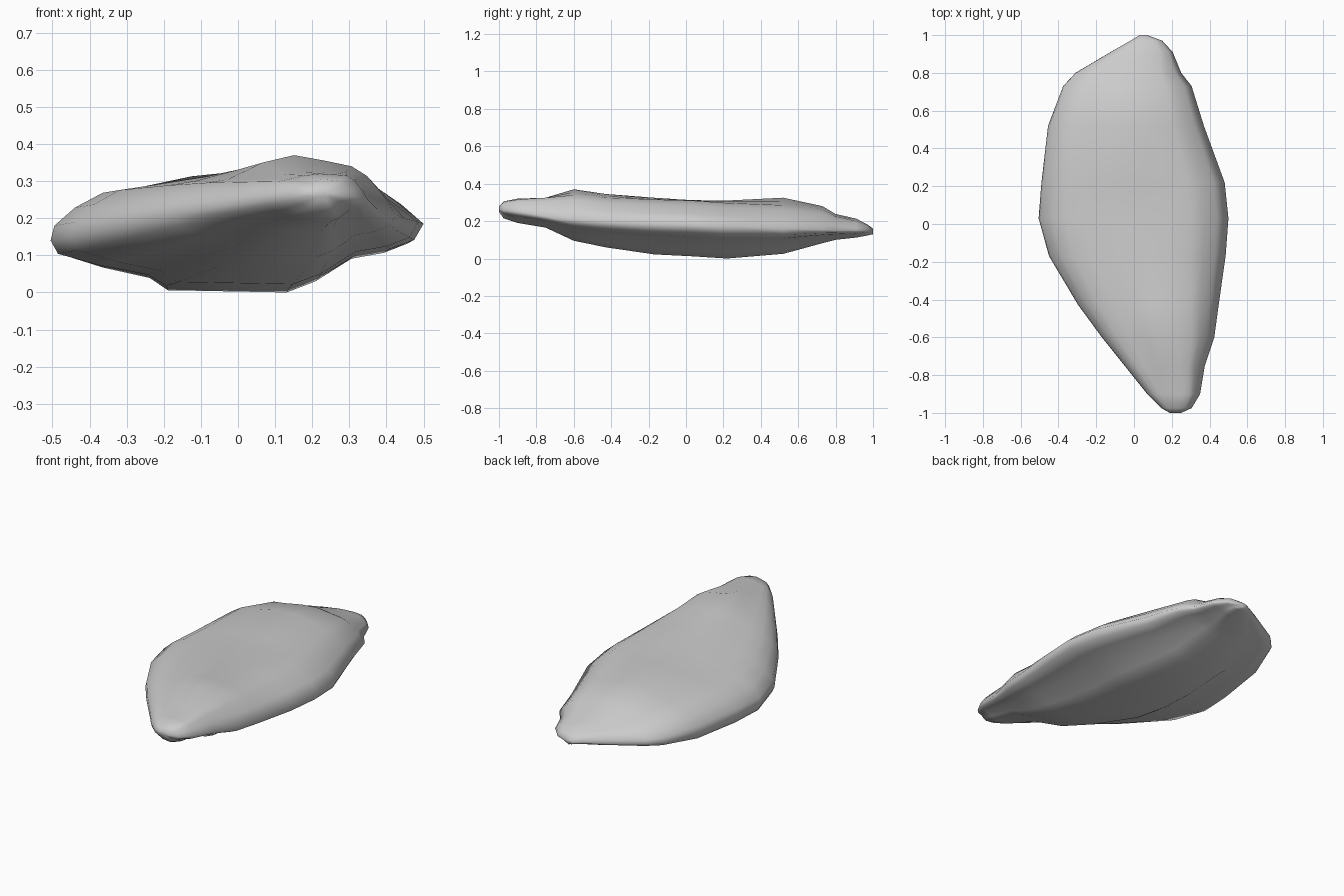
import bpy, bmesh

# Slices from front tip to back tip:
# y, x left, x right, left edge z, right edge z, top z (left, middle, right), bottom z
SLICES = [
    (-1.00, 0.19, 0.25, 0.265, 0.265, 0.275, 0.28, 0.275, 0.25),
    (-0.975, 0.145, 0.305, 0.26, 0.26, 0.295, 0.305, 0.30, 0.215),
    (-0.90, 0.07, 0.350, 0.25, 0.25, 0.305, 0.32, 0.315, 0.19),
    (-0.75, -0.05, 0.375, 0.23, 0.225, 0.305, 0.325, 0.325, 0.165),
    (-0.60, -0.17, 0.425, 0.21, 0.21, 0.305, 0.37, 0.34, 0.095),
    (-0.43, -0.295, 0.448, 0.185, 0.20, 0.30, 0.345, 0.325, 0.06),
    (-0.17, -0.450, 0.485, 0.15, 0.19, 0.29, 0.325, 0.315, 0.022),
    (0.03, -0.505, 0.500, 0.14, 0.185, 0.283, 0.312, 0.31, 0.012),
    (0.22, -0.490, 0.480, 0.14, 0.175, 0.28, 0.31, 0.297, 0.0),
    (0.52, -0.455, 0.370, 0.15, 0.16, 0.285, 0.325, 0.285, 0.025),
    (0.73, -0.375, 0.305, 0.155, 0.155, 0.25, 0.28, 0.26, 0.082),
    (0.80, -0.31, 0.250, 0.155, 0.15, 0.22, 0.238, 0.225, 0.10),
    (0.91, -0.125, 0.205, 0.15, 0.15, 0.20, 0.213, 0.20, 0.112),
    (0.97, -0.02, 0.150, 0.15, 0.15, 0.178, 0.182, 0.178, 0.123),
    (1.00, 0.03, 0.070, 0.147, 0.147, 0.157, 0.16, 0.157, 0.13),
]


def ring(y, xl, xr, zl, zr, tl, tm, tr, b):
    """Closed cross-section: rounded rim, uneven top, tapered underside."""
    def mix(p, q, t):
        return p + (q - p) * t
    pts = [
        (0.0, zl), (0.01, mix(zl, tl, 0.28)), (0.065, mix(zl, tl, 0.62)),
        (0.14, mix(zl, tl, 0.9)), (0.24, tl), (0.40, mix(tl, tm, 0.7)),
        (0.54, tm), (0.68, mix(tm, tr, 0.5)), (0.80, tr),
        (0.87, mix(zr, tr, 0.8)), (0.94, mix(zr, tr, 0.42)), (1.0, zr),
        (0.975, mix(zr, b, 0.25)), (0.91, mix(zr, b, 0.39)),
        (0.82, mix(zr, b, 0.48)), (0.72, mix(zr, b, 0.83)), (0.64, b),
        (0.48, b + 0.003), (0.31, b + 0.006), (0.26, mix(zl, b, 0.72)),
        (0.13, mix(zl, b, 0.52)), (0.02, mix(zl, b, 0.28)),
    ]
    return [(mix(xl, xr, f), y, z) for f, z in pts]


# Stone slab lofted through the slices
bm = bmesh.new()
rings = [[bm.verts.new(p) for p in ring(*s)] for s in SLICES]
n = len(rings[0])
for a, c in zip(rings, rings[1:]):
    for i in range(n):
        j = (i + 1) % n
        bm.faces.new((a[i], a[j], c[j], c[i]))
bm.faces.new(rings[0])
bm.faces.new(rings[-1])
bmesh.ops.recalc_face_normals(bm, faces=bm.faces)
for f in bm.faces:
    f.smooth = True

mesh = bpy.data.meshes.new("stone_slab")
bm.to_mesh(mesh)
bm.free()
slab = bpy.data.objects.new("stone_slab", mesh)
bpy.context.collection.objects.link(slab)
